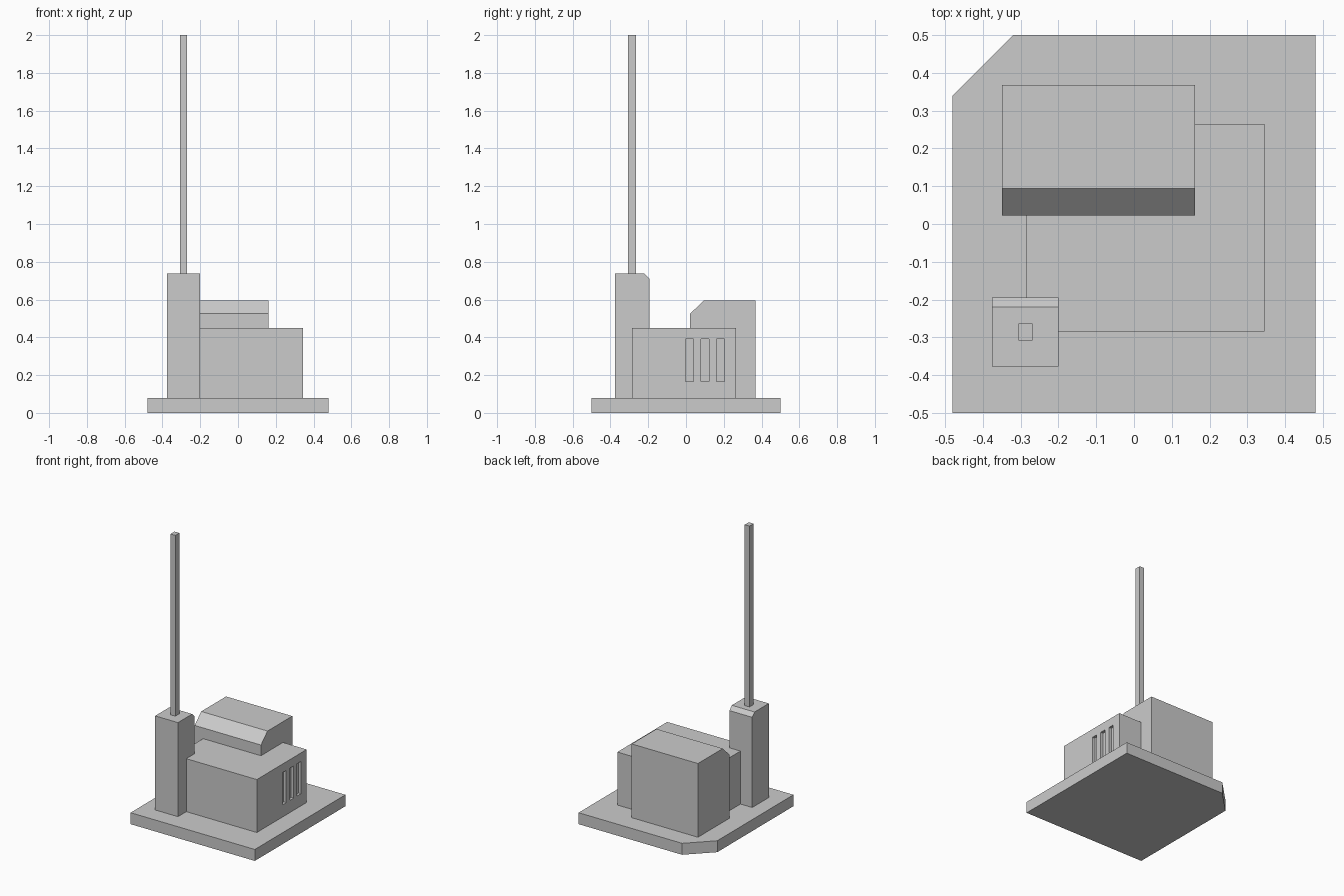
import bpy, bmesh
from mathutils import Vector

if "Cube" in bpy.data.objects:
    bpy.data.objects.remove(bpy.data.objects["Cube"])


def prism(name, profile, lo, hi, axis):
    """Extrude a 2D profile along 'x' (profile is y,z) or 'z' (profile is x,y)."""
    def at(p, t):
        return Vector((t, *p)) if axis == 'x' else Vector((*p, t))
    bm = bmesh.new()
    face = bm.faces.new([bm.verts.new(at(p, lo)) for p in profile])
    new = bmesh.ops.extrude_face_region(bm, geom=[face])['geom']
    verts = [g for g in new if isinstance(g, bmesh.types.BMVert)]
    offset = at((0, 0), hi - lo)
    bmesh.ops.translate(bm, verts=verts, vec=offset)
    bmesh.ops.recalc_face_normals(bm, faces=bm.faces)
    mesh = bpy.data.meshes.new(name)
    bm.to_mesh(mesh)
    bm.free()
    obj = bpy.data.objects.new(name, mesh)
    bpy.context.collection.objects.link(obj)
    return obj


def box(name, x, y, z):
    return prism(name, [(x[0], y[0]), (x[1], y[0]), (x[1], y[1]), (x[0], y[1])], *z, 'z')


# Base slab with one clipped corner
prism("base_slab", [(-0.48, -0.5), (0.48, -0.5), (0.48, 0.5), (-0.32, 0.5), (-0.48, 0.34)],
      0, 0.08, 'z')

# Low front hall with three recessed vents on its right wall
hall = box("front_hall", (-0.285, 0.345), (-0.285, 0.265), (0.08, 0.45))
for i in range(3):
    y = -0.003 + 0.082 * i
    cutter = box(f"vent_cutter_{i + 1}", (0.325, 0.40), (y, y + 0.042), (0.165, 0.39))
    cutter.hide_render = True
    cutter.hide_set(True)
    mod = hall.modifiers.new(f"vent_{i + 1}", 'BOOLEAN')
    mod.operation = 'DIFFERENCE'
    mod.solver = 'EXACT'
    mod.object = cutter

# Taller rear hall with a sloped front roof edge
prism("rear_hall", [(0.022, 0.08), (0.368, 0.08), (0.368, 0.595), (0.094, 0.595), (0.022, 0.525)],
      -0.35, 0.162, 'x')

# Corner tower with a chamfered back edge
prism("tower", [(-0.377, 0.08), (-0.194, 0.08), (-0.194, 0.71), (-0.22, 0.737), (-0.377, 0.737)],
      -0.376, -0.2, 'x')

# Tall mast
box("mast", (-0.306, -0.269), (-0.308, -0.264), (0.737, 2.0))
